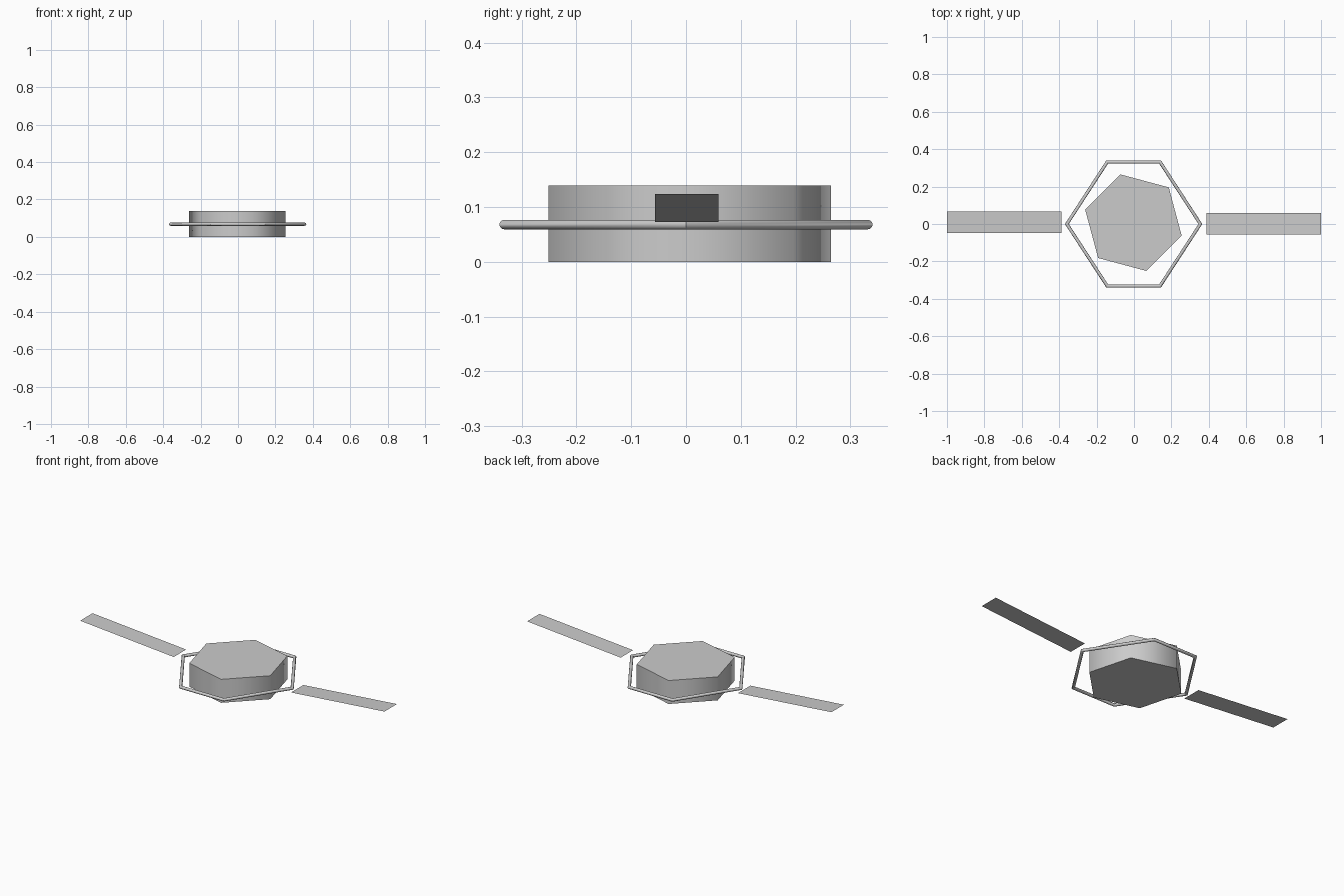
import bpy
import bmesh
import math
from mathutils import Vector

cube = bpy.data.objects.get("Cube")
if cube:
    bpy.data.objects.remove(cube, do_unlink=True)

# One plain grey for every part
grey = bpy.data.materials.new("plain_grey")
grey.use_nodes = True
colour = (0.6, 0.6, 0.6, 1)
grey.diffuse_color = colour
grey.node_tree.nodes["Principled BSDF"].inputs["Base Color"].default_value = colour


def add_object(name, bm, smooth_angle=None):
    mesh = bpy.data.meshes.new(name)
    bm.to_mesh(mesh)
    bm.free()
    mesh.materials.append(grey)
    obj = bpy.data.objects.new(name, mesh)
    bpy.context.collection.objects.link(obj)
    if smooth_angle:
        bpy.ops.object.select_all(action="DESELECT")
        obj.select_set(True)
        bpy.context.view_layer.objects.active = obj
        bpy.ops.object.shade_smooth_by_angle(angle=math.radians(smooth_angle))
    return obj


# Hexagonal body: sides blend smoothly, rims stay sharp
HEIGHT = 0.139
bm = bmesh.new()
rim = []
for i in range(6):
    a = math.radians(45 + 60 * i)
    rim.append(bm.verts.new((-0.003 + 0.267 * math.cos(a), 0.007 + 0.267 * math.sin(a), 0)))
base = bm.faces.new(rim)
top = bmesh.ops.extrude_face_region(bm, geom=[base])["geom"]
bmesh.ops.translate(bm, vec=(0, 0, HEIGHT), verts=[v for v in top if isinstance(v, bmesh.types.BMVert)])
bmesh.ops.recalc_face_normals(bm, faces=bm.faces)
add_object("body", bm, 70)

# Thin tube frame: a round section swept around a stretched hexagon
TUBE, SIDES, RING_Z = 0.0087, 12, 0.068
path = [Vector(p) for p in ((0.357, 0), (0.141, 0.332), (-0.141, 0.332),
                            (-0.357, 0), (-0.141, -0.332), (0.141, -0.332))]
bm = bmesh.new()
loops = []
for i, p in enumerate(path):
    before = (p - path[i - 1]).normalized()
    after = (path[(i + 1) % 6] - p).normalized()
    mitre = (before - after).normalized()
    stretch = 1 / abs(mitre.cross(before))
    loop = []
    for k in range(SIDES):
        a = math.tau * k / SIDES
        out = p + mitre * (TUBE * stretch * math.cos(a))
        loop.append(bm.verts.new((out.x - 0.002, out.y, RING_Z + TUBE * math.sin(a))))
    loops.append(loop)
for i in range(6):
    a, b = loops[i], loops[(i + 1) % 6]
    for k in range(SIDES):
        n = (k + 1) % SIDES
        bm.faces.new((a[k], b[k], b[n], a[n]))
bmesh.ops.recalc_face_normals(bm, faces=bm.faces)
add_object("ring_frame", bm, 40)

# Paper-thin panels that rise gently outward
for name, side, y_mid in (("left_panel", 1, 0.001), ("right_panel", -1, 0.009)):
    bm = bmesh.new()
    corners = ((0.387, -0.058, 0.073), (1.0, -0.058, 0.124),
               (1.0, 0.058, 0.124), (0.387, 0.058, 0.073))
    face = bm.faces.new([bm.verts.new((side * x, y_mid + side * y, z)) for x, y, z in corners])
    add_object(name, bm)
